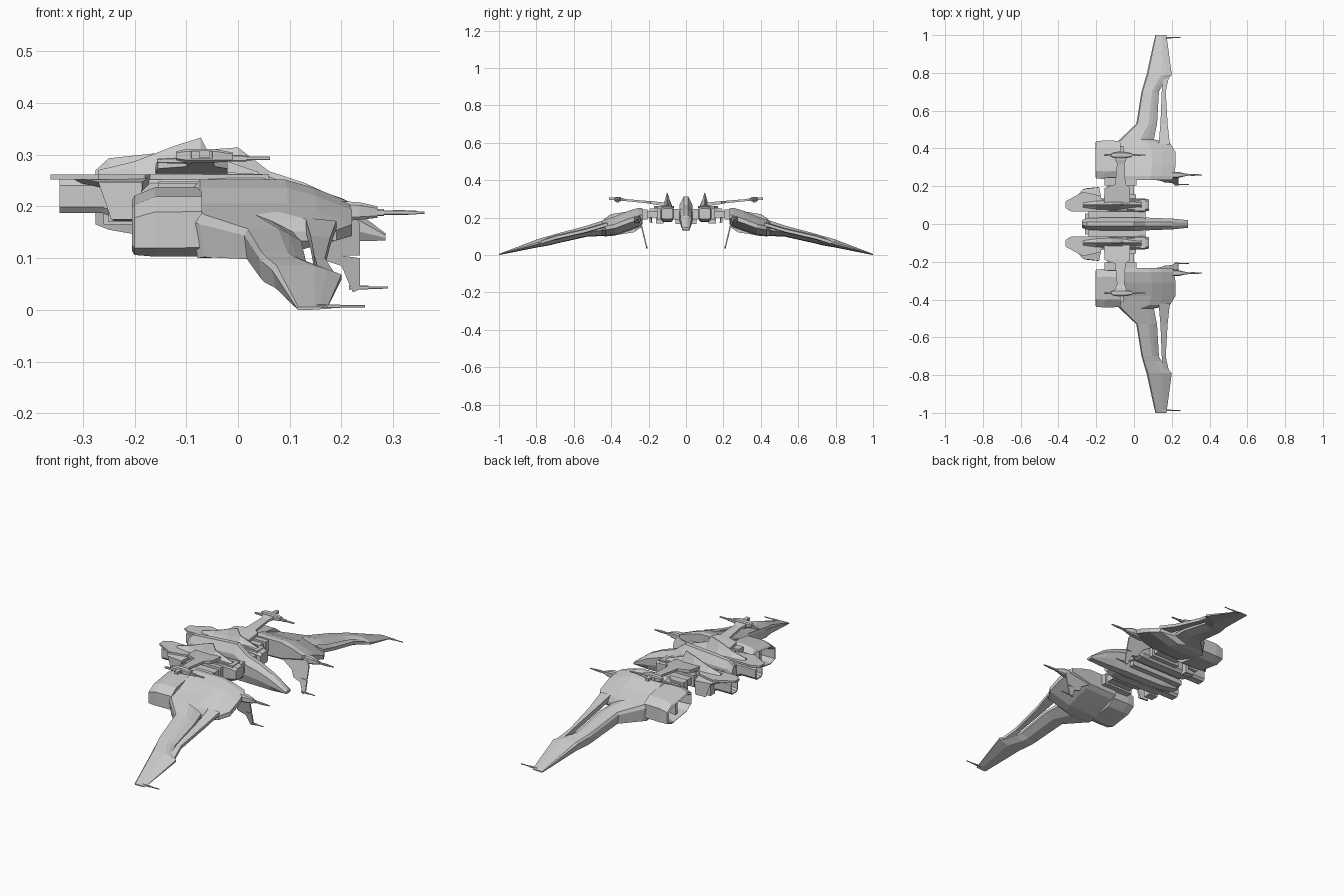
import bpy, bmesh
from mathutils import Vector


def loft(name, rings, mirror=True):
    """Skin a list of equal-length rings, cap both ends, mirror across y."""
    bm = bmesh.new()
    vs = [[bm.verts.new(p) for p in r] for r in rings]
    n = len(rings[0])
    for a, b in zip(vs, vs[1:]):
        for i in range(n):
            j = (i + 1) % n
            bm.faces.new((a[i], a[j], b[j], b[i]))
    bm.faces.new(vs[0])
    bm.faces.new(vs[-1])
    bmesh.ops.recalc_face_normals(bm, faces=bm.faces)
    me = bpy.data.meshes.new(name)
    bm.to_mesh(me)
    bm.free()
    ob = bpy.data.objects.new(name, me)
    bpy.context.collection.objects.link(ob)
    if mirror:
        m = ob.modifiers.new("mirror", 'MIRROR')
        m.use_axis = (False, True, False)
        m.use_mirror_merge = False
    return ob


def slab(name, pts, offset, mirror=True):
    """Extrude a closed outline by an offset vector."""
    o = Vector(offset)
    return loft(name, [pts, [tuple(Vector(p) + o) for p in pts]], mirror)


def box(name, x, y, z, mirror=True):
    return slab(name, [(x[0], y[0], z[0]), (x[1], y[0], z[0]), (x[1], y[1], z[0]), (x[0], y[1], z[0])],
                (0, 0, z[1] - z[0]), mirror)


def oct_x(name, stations, y, mirror=True, c=0.35, tilt=0):
    """Chamfered tube along x; stations are (x, half width, z bottom, z top)."""
    rings = []
    for x, w, zb, zt in stations:
        h = (zt - zb) / 2
        zc = (zt + zb) / 2
        k = 1 - c
        prof = [(-w * k, h), (w * k, h), (w, h * k), (w, -h * k),
                (w * k, -h), (-w * k, -h), (-w, -h * k), (-w, h * k)]
        rings.append([(x, y + a, zc + b + tilt * a) for a, b in prof])
    return loft(name, rings, mirror)


# Central hull with drooping nose
rings = []
for x, w, zb, zt in [(-.275, .02, .165, .27), (-.25, .03, .155, .293), (-.165, .034, .14, .302),
                     (0, .034, .136, .314), (.06, .034, .136, .268), (.13, .031, .134, .245),
                     (.2, .029, .132, .212), (.285, .02, .134, .148)]:
    h = zt - zb
    half = [(.35 * w, zt), (w, zt - .25 * h), (w, zb + .35 * h), (.6 * w, zb)]
    rings.append([(x, a, z) for a, z in half] + [(x, -a, z) for a, z in half[::-1]])
loft("central_hull", rings, False)
box("hull_side_filler", (-.24, .06), (.02, .075), (.19, .245))
box("hull_lower_rail", (-.26, .05), (.02, .055), (.165, .19))

# Twin engine pods beside the hull, hollow at the rear
oct_x("engine_pod", [(-.27, .024, .19, .25), (-.24, .034, .178, .256), (-.02, .034, .176, .266),
                     (.05, .036, .18, .262), (.08, .03, .192, .25)], .1)
oct_x("pod_nozzle", [(-.315, .017, .202, .238), (-.345, .023, .192, .248),
                     (-.345, .028, .187, .252), (-.26, .028, .187, .252)], .1)
slab("pod_top_plate", [(-.362, .085, .252), (-.362, .12, .252), (-.27, .17, .252), (-.18, .15, .252),
                       (-.17, .132, .252), (.06, .13, .252), (.06, .07, .252), (-.33, .065, .252)], (0, 0, .01))
# Ridged spine ending in a peak
spine = [(-.27, .012, .262, .27), (-.2, .022, .262, .287), (-.12, .026, .262, .318),
         (-.072, .024, .262, .333), (-.055, .022, .262, .3), (.04, .014, .262, .266)]
loft("pod_spine", [[(x, .1 - w, zb), (x, .1 - w * .5, zb + .5 * (zt - zb)), (x, .098, zt), (x, .102, zt),
                    (x, .1 + w * .5, zb + .5 * (zt - zb)), (x, .1 + w, zb)] for x, w, zb, zt in spine])
# Raked side fin at the pod's rear
loft("pod_side_fin", [
    [(-.325, .12, .258), (-.17, .12, .258), (-.17, .12, .245), (-.305, .12, .245)],
    [(-.27, .185, .247), (-.185, .195, .247), (-.185, .195, .23), (-.26, .185, .235)],
    [(-.245, .19, .175), (-.19, .195, .175), (-.195, .182, .172), (-.24, .18, .172)]])
box("pod_side_block", (-.25, -.2), (.12, .16), (.17, .235))

# Struts joining pods and wings
box("wing_strut", (-.14, 0), (.12, .25), (.2, .235))
box("strut_collar", (-.155, .012), (.205, .245), (.19, .244))
box("strut_root", (-.155, .01), (.125, .155), (.188, .248))

# Gun arms over the hull
loft("turret_arm", [[(a, y, z), (b, y, z), (b, y, z + t), (a, y, z + t)] for y, a, b, z, t in
                    [(.11, -.16, -.02, .262, .018), (.19, -.155, -.02, .273, .016),
                     (.21, -.1, -.045, .277, .013), (.32, -.09, -.05, .288, .011),
                     (.34, -.1, -.04, .29, .014), (.385, -.09, -.05, .293, .014)]])
oct_x("turret_body", [(-.12, .01, .29, .306), (-.1, .017, .285, .311), (-.045, .017, .285, .311),
                      (-.01, .01, .287, .304)], .365)
oct_x("turret_tail", [(-.157, .005, .284, .292), (-.09, .008, .282, .296)], .365)
box("turret_tip", (-.075, -.055), (.38, .412), (.294, .308))

# Swept wing with a notch in the leading edge
wing = [(.232, -.09, .2, .25, .165), (.255, -.092, .212, .252, .148), (.31, -.092, .22, .236, .128),
        (.38, -.092, .22, .206, .104), (.43, -.092, .19, .19, .1), (.448, -.075, .105, .184, .102),
        (.53, .012, .122, .157, .098), (.7, .04, .132, .112, .06), (.725, .047, .145, .104, .053),
        (.79, .066, .2, .086, .042), (1, .113, .172, .006, 0)]
rings = []
for y, xb, xf, zt, zb in wing:
    L, h = xf - xb, zt - zb
    rings.append([(xb, y, zt - .22 * h), (xb + .06 * L, y, zt), (xb + .6 * L, y, zt),
                  (xb + .78 * L, y, zt - .15 * h), (xf, y, zt - .4 * h),
                  (xf, y, zb + .38 * h), (xb + .6 * L, y, zb + .05 * h), (xb + .05 * L, y, zb)])
loft("wing", rings)
# Slim spar filling the notch
loft("leading_spar", [[(a, y, z), (b, y, z - .006), (b, y, z - .022), (a, y, z - .026)] for y, a, b, z in
                      [(.42, .13, .19, .178), (.53, .14, .178, .145), (.7, .147, .168, .106), (.78, .155, .185, .08)]])
# Ducted wing engine
oct_x("wing_engine", [(-.13, .07, .135, .19), (-.19, .08, .128, .2), (-.205, .09, .122, .205),
                      (-.2, .098, .115, .212), (-.16, .102, .112, .228), (-.07, .1, .112, .228)],
      .34, c=.4, tilt=-.15)
box("engine_divider", (-.185, -.12), (.332, .348), (.125, .203))

# Blade hanging below the inner wing edge
blade = [(.08, .17), (.225, .19), (.236, .165), (.236, .105), (.2, .105), (.236, .1), (.236, .04),
         (.222, .034), (.2, .085), (.16, .098), (.145, .13)]
slab("lower_blade", [(x, .205 + (z - .034) * .24, z) for x, z in blade], (0, .007, 0))

# Forward guns: mount and barrels
oct_x("wing_gun_mount", [(.17, .018, .17, .212), (.235, .016, .174, .208), (.27, .007, .178, .2)], .26)
for nm, y, z, a, b, r in [("wing_gun_barrel", .26, .188, .22, .345, .0045),
                          ("wing_gun_muzzle", .26, .188, .3, .36, .003),
                          ("blade_gun", .209, .043, .215, .29, .0025),
                          ("wing_tip_gun", .987, .007, .15, .245, .0025),
                          ("turret_barrel", .365, .293, -.03, .062, .004)]:
    oct_x(nm, [(a, r * 1.6, z - r * 1.6, z + r * 1.6), ((a + b) / 2, r * 1.5, z - r * 1.5, z + r * 1.5),
               ((a + b) / 2, r, z - r, z + r), (b, r * .8, z - r * .8, z + r * .8)], y)
